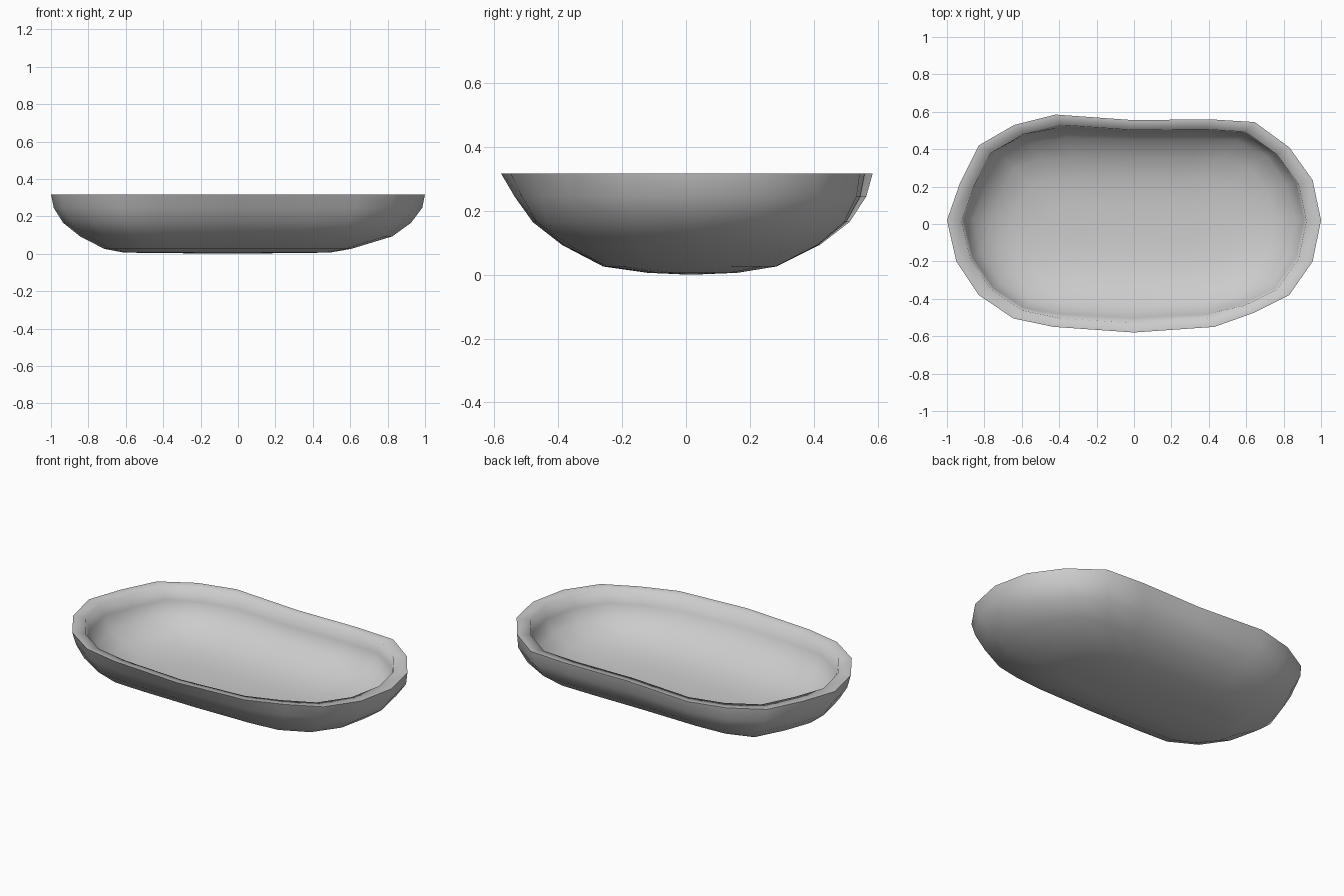
import bpy, bmesh, math

if "Cube" in bpy.data.objects:
    bpy.data.objects.remove(bpy.data.objects["Cube"])

# Rim outline seen from above, counter-clockwise (slightly irregular, hand-made)
RIM = [(1, .02), (.955, .235), (.83, .41), (.645, .545), (.4, .56), (0, .555),
       (-.42, .585), (-.64, .53), (-.83, .42), (-.93, .22), (-1, .02),
       (-.95, -.2), (-.83, -.38), (-.645, -.505), (-.43, -.55), (0, -.58),
       (.43, -.55), (.64, -.475), (.83, -.38), (.955, -.2)]

# Section levels: x scale, y scale, x shift, y shift, z, squareness
INNER = [(.42, .18, -.04, .01, .062, .8), (.62, .40, -.03, .01, .073, .8),
         (.76, .59, -.01, .01, .108, .75), (.858, .77, 0, .01, .17, .5),
         (.908, .875, 0, .006, .24, .2), (.922, .91, 0, -.003, .315, 0)]
OUTER = [(1, 1, 0, 0, .318, 0), (.985, .945, 0, .012, .245, .2),
         (.93, .85, -.005, .015, .165, .5), (.835, .69, -.01, .015, .093, .75),
         (.66, .465, -.055, .012, .026, .85), (.55, .24, -.06, .02, .006, .8)]

bm = bmesh.new()


def ring(sx, sy, dx, dy, z, square):
    """Scaled rim outline; squareness straightens the long sides."""
    verts = []
    for x, y in RIM:
        straight = max(-.48, min(.48, y)) * .585 / .48
        y = y + (straight - y) * square
        verts.append(bm.verts.new((x * sx + dx, y * sy + dy, z)))
    return verts


# Shell: inside floor -> inner wall -> flat rim -> outer wall -> underside
rings = [ring(*level) for level in INNER + OUTER]
n = len(RIM)
for a, b in zip(rings, rings[1:]):
    for i in range(n):
        j = (i + 1) % n
        bm.faces.new((a[i], b[i], b[j], a[j]))

# Close the floor and the underside with fans
for loop, z in ((rings[0], .06), (rings[-1], 0)):
    centre = bm.verts.new((-.05, .015, z))
    for i in range(n):
        bm.faces.new((centre, loop[i], loop[(i + 1) % n]))

bmesh.ops.recalc_face_normals(bm, faces=bm.faces)
mesh = bpy.data.meshes.new("oval_dish")
bm.to_mesh(mesh)
bm.free()
dish = bpy.data.objects.new("oval_dish", mesh)
bpy.context.collection.objects.link(dish)

# Smooth everywhere except the sharp outer rim edge
bpy.context.view_layer.objects.active = dish
dish.select_set(True)
bpy.ops.object.shade_smooth_by_angle(angle=math.radians(92))
